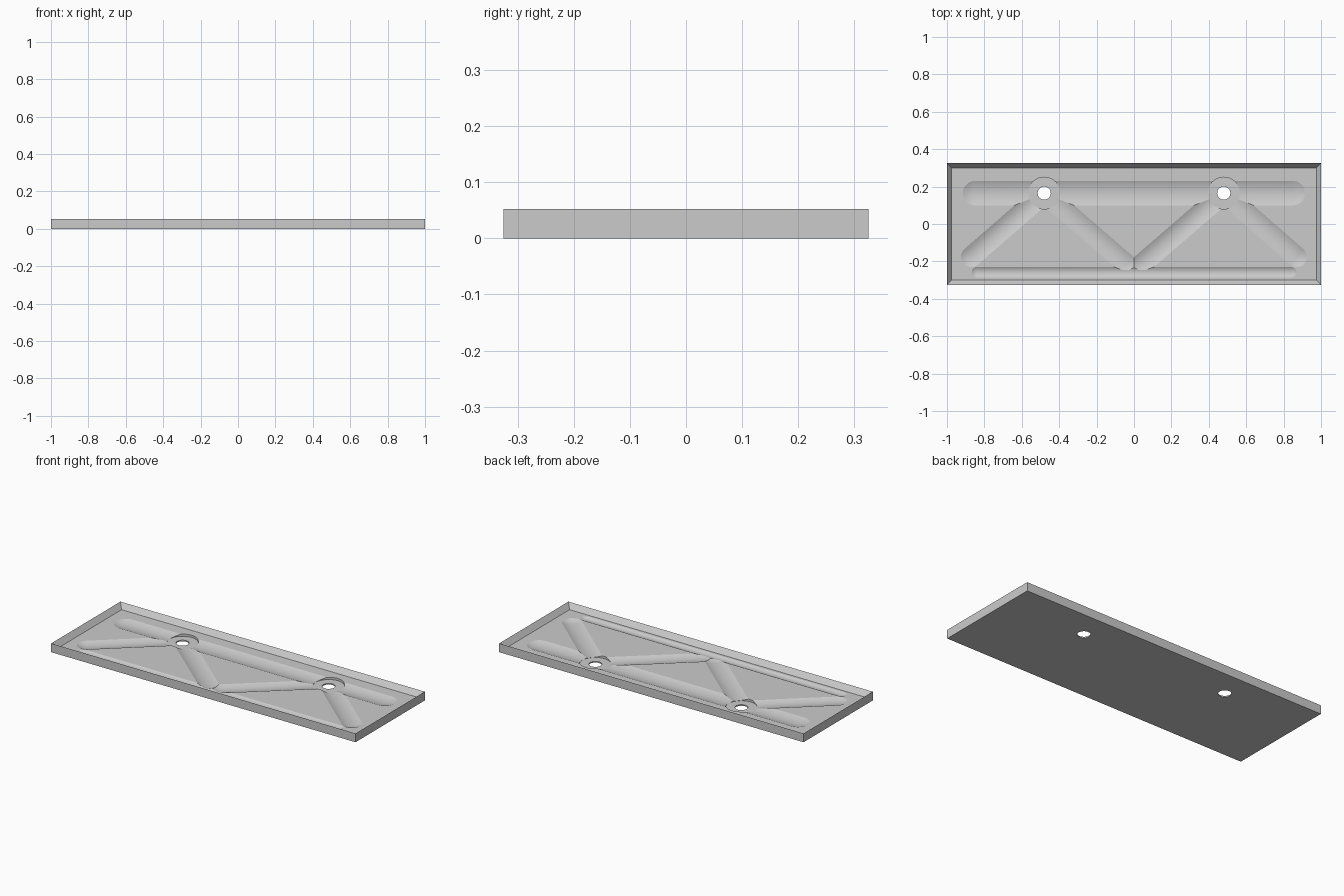
import bpy
import bmesh
from math import atan2, hypot, radians
from mathutils import Matrix, Vector

old = bpy.data.objects.get("Cube")
if old:
    bpy.data.objects.remove(old, do_unlink=True)

LENGTH, WIDTH, HEIGHT = 2.0, 0.65, 0.052
RIM, FLOOR = 0.035, 0.02
HOLE_X, HOLE_Y = 0.48, 0.165

grey = bpy.data.materials.new("plain grey")
grey.use_nodes = True
grey.diffuse_color = (0.6, 0.6, 0.6, 1)
grey.node_tree.nodes["Principled BSDF"].inputs["Base Color"].default_value = grey.diffuse_color


def make_object(name, bm):
    mesh = bpy.data.meshes.new(name)
    bmesh.ops.recalc_face_normals(bm, faces=bm.faces)
    bm.to_mesh(mesh)
    bm.free()
    obj = bpy.data.objects.new(name, mesh)
    mesh.materials.append(grey)
    bpy.context.collection.objects.link(obj)
    return obj


def cut(target, cutter):
    cutter.hide_render = True
    mod = target.modifiers.new("cut", "BOOLEAN")
    mod.operation = "DIFFERENCE"
    mod.solver = "EXACT"
    mod.object = cutter
    bpy.context.view_layer.objects.active = target
    bpy.ops.object.modifier_apply(modifier=mod.name)
    bpy.data.objects.remove(cutter, do_unlink=True)


def groove(start, end, half_width, depth):
    """Capsule whose underside scoops a shallow round-ended channel."""
    radius = (half_width ** 2 + depth ** 2) / (2 * depth)
    a, b = Vector(start), Vector(end)
    run, mid = b - a, (a + b) / 2
    bm = bmesh.new()
    bmesh.ops.create_uvsphere(bm, u_segments=96, v_segments=63, radius=radius)
    bmesh.ops.rotate(bm, verts=bm.verts, matrix=Matrix.Rotation(radians(90), 3, "Y"))
    for v in bm.verts:
        v.co.x += run.length / 2 if v.co.x > 0 else -run.length / 2
    bmesh.ops.rotate(bm, verts=bm.verts, matrix=Matrix.Rotation(atan2(run.y, run.x), 3, "Z"))
    bmesh.ops.translate(bm, verts=bm.verts, vec=(mid.x, mid.y, FLOOR - depth + radius))
    return make_object("groove_cutter", bm)


def disc(x, y, radius, bottom):
    bm = bmesh.new()
    bmesh.ops.create_cone(bm, cap_ends=True, segments=48, radius1=radius, radius2=radius, depth=0.2)
    bmesh.ops.translate(bm, verts=bm.verts, vec=(x, y, bottom + 0.1))
    return make_object("disc_cutter", bm)


# Tray body with a rim that slopes inward from a thin top edge
bm = bmesh.new()
bmesh.ops.create_cube(bm, size=1)
bmesh.ops.scale(bm, verts=bm.verts, vec=(LENGTH, WIDTH, HEIGHT))
bmesh.ops.translate(bm, verts=bm.verts, vec=(0, 0, HEIGHT / 2))
top = max(bm.faces, key=lambda f: f.calc_center_median().z)
bmesh.ops.inset_region(bm, faces=[top], thickness=RIM)
for v in top.verts:
    v.co.z = FLOOR
tray = make_object("tray", bm)

# Long grooves along the back and the front
cut(tray, groove((-0.85, HOLE_Y), (0.85, HOLE_Y), 0.065, 0.013))
cut(tray, groove((-0.84, -0.2575), (0.84, -0.2575), 0.0275, 0.008))

# Zigzag grooves, round recesses and drain holes on each side
for side in (-1, 1):
    cut(tray, groove((side * HOLE_X, HOLE_Y), (side * 0.87, -0.175), 0.055, 0.0128))
    cut(tray, groove((side * HOLE_X, HOLE_Y), (side * 0.046, -0.21), 0.055, 0.0126))
for side in (-1, 1):
    cut(tray, disc(side * HOLE_X, HOLE_Y, 0.085, 0.0068))
    cut(tray, disc(side * HOLE_X, HOLE_Y, 0.035, -0.1))

# Soft grooves with crisp borders
bpy.ops.object.select_all(action="DESELECT")
tray.select_set(True)
bpy.context.view_layer.objects.active = tray
bpy.ops.object.shade_smooth_by_angle(angle=radians(18))
